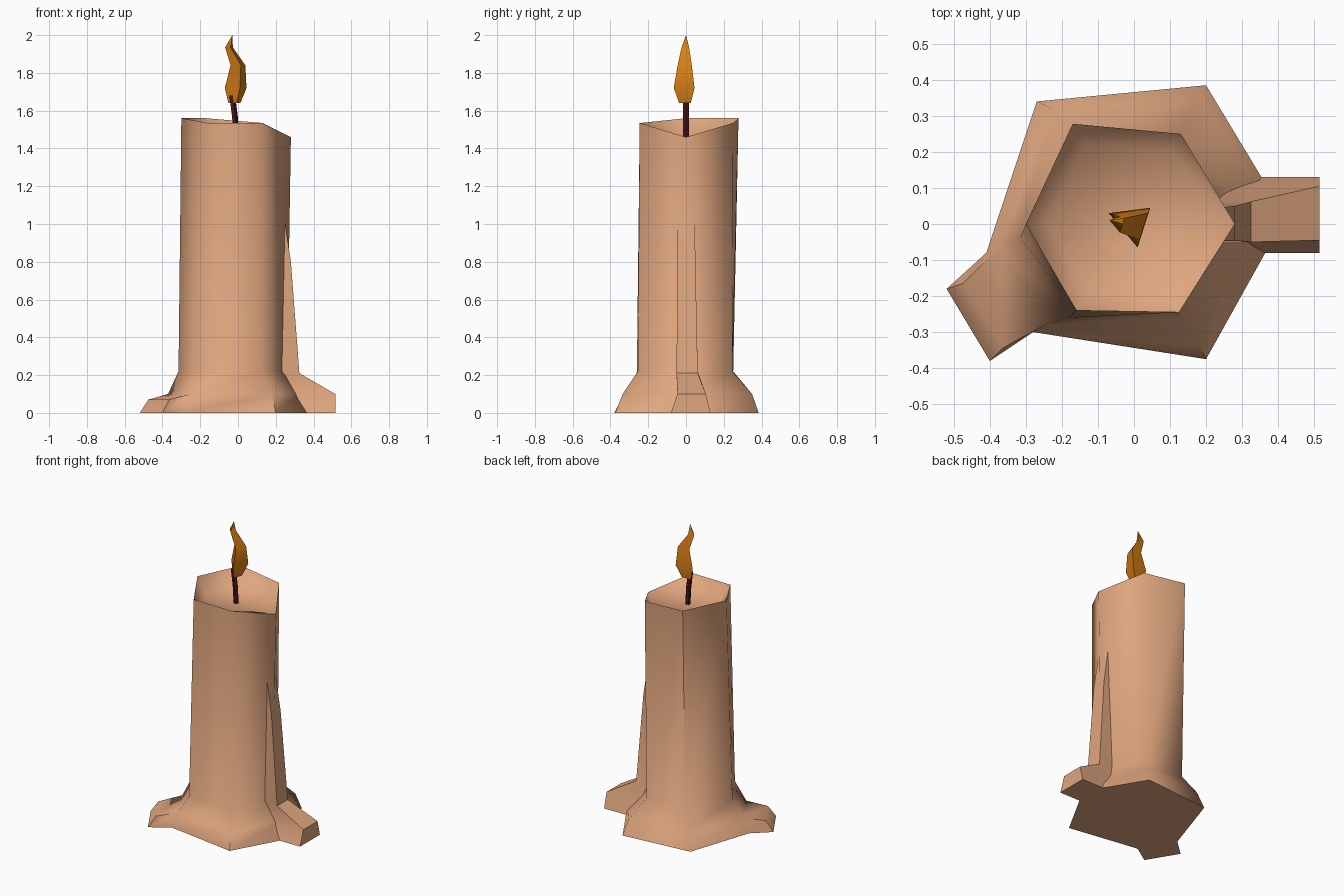
import bpy, bmesh, math
from mathutils import Vector

cube = bpy.data.objects.get("Cube")
if cube:
    bpy.data.objects.remove(cube)


def material(name, rgb):
    m = bpy.data.materials.new(name)
    m.use_nodes = True
    m.diffuse_color = (*rgb, 1)
    bsdf = next(n for n in m.node_tree.nodes if n.type == 'BSDF_PRINCIPLED')
    bsdf.inputs["Base Color"].default_value = (*rgb, 1)
    bsdf.inputs["Roughness"].default_value = 0.8
    return m


wax = material("peach wax", (0.74, 0.38, 0.21))
orange = material("flame orange", (0.70, 0.22, 0.007))
char = material("dark red wick", (0.06, 0.008, 0.008))


def loft(bm, rings):
    """Skin closed rings of points from bottom to top, capping both ends."""
    rows = [[bm.verts.new(p) for p in ring] for ring in rings]
    n = len(rows[0])
    for a, b in zip(rows, rows[1:]):
        for i in range(n):
            j = (i + 1) % n
            bm.faces.new((a[i], a[j], b[j], b[i]))
    bm.faces.new(rows[0][::-1])
    bm.faces.new(rows[-1])
    return rows


def finish(bm, name, mat, angle):
    bmesh.ops.remove_doubles(bm, verts=bm.verts, dist=0.0005)
    bmesh.ops.recalc_face_normals(bm, faces=bm.faces)
    mesh = bpy.data.meshes.new(name)
    bm.to_mesh(mesh)
    bm.free()
    mesh.materials.append(mat)
    ob = bpy.data.objects.new(name, mesh)
    bpy.context.collection.objects.link(ob)
    bpy.ops.object.select_all(action='DESELECT')
    ob.select_set(True)
    bpy.context.view_layer.objects.active = ob
    bpy.ops.object.shade_smooth_by_angle(angle=math.radians(angle))
    return ob


# Candle body: uneven six-sided column with a spreading base
foot = [(.42, .02), (.20, .385), (-.27, .34), (-.41, -.08), (-.28, -.30), (.20, -.375)]
flare = [(.33, .01), (.18, .35), (-.23, .32), (-.37, -.06), (-.25, -.28), (.18, -.335)]
neck = [(.26, 0), (.12, .245), (-.17, .25), (-.315, -.04), (-.18, -.26), (.12, -.255)]
lip = [(.28, 0, 1.46), (.13, .25, 1.535), (-.17, .278, 1.56),
       (-.30, 0, 1.56), (-.16, -.24, 1.535), (.125, -.245, 1.535)]
pool = [(x * .8, y * .8, 1.46) for x, y, z in lip]

bm = bmesh.new()
rows = loft(bm, [[(x, y, 0) for x, y in foot],
                 [(x, y, .1) for x, y in flare],
                 [(x, y, .22) for x, y in neck], lip, pool])

# Puddle spilling from one side of the base
a, b = rows[0][3:5]
c, d = rows[1][3:5]
side = next(f for f in bm.faces if set(f.verts) == {a, b, c, d})
spill = {a: (-.52, -.18, 0), b: (-.40, -.38, 0),
         c: (-.475, -.165, .07), d: (-.365, -.345, .07)}
targets = [(v.co.copy(), Vector(p)) for v, p in spill.items()]
new = bmesh.ops.extrude_discrete_faces(bm, faces=[side])["faces"][0]
for v in new.verts:
    v.co = min(targets, key=lambda t: (t[0] - v.co).length)[1]
finish(bm, "candle_body", wax, 66)

# Wax drip running down the side and out along the floor
bm = bmesh.new()
sections = [  # outer x, outer z, inner z, low y, high y
    (.235, 1.10, 1.10, -.045, .045),
    (.28, .80, .80, -.046, .05),
    (.325, .21, .22, -.05, .062),
    (.515, .10, .08, -.045, .105),
    (.515, 0, 0, -.08, .13)]
loft(bm, [[(.12, y0, zi), (x, y0, zo), (x, y1, zo), (.12, y1, zi)]
          for x, zo, zi, y0, y1 in reversed(sections)])
finish(bm, "wax_drip", wax, 50)

# Wick: slightly leaning five-sided stem
bm = bmesh.new()
stem = [(-.012, 1.45), (-.017, 1.56), (-.032, 1.68)]
loft(bm, [[(cx + .017 * math.cos(math.tau * i / 5), .017 * math.sin(math.tau * i / 5), z)
           for i in range(5)] for cx, z in stem])
finish(bm, "wick", char, 40)

# Flame: twisting three-sided teardrop
bm = bmesh.new()
corners = [(.05, .045), (-.065, .03), (.015, -.065)]
steps = [(-.015, 1.64, .55), (-.005, 1.72, 1), (.005, 1.84, .68),
         (-.045, 1.935, .36), (-.03, 2.0, .002)]
loft(bm, [[(cx + x * s, y * s, z) for x, y in corners] for cx, z, s in steps])
finish(bm, "flame", orange, 40)
